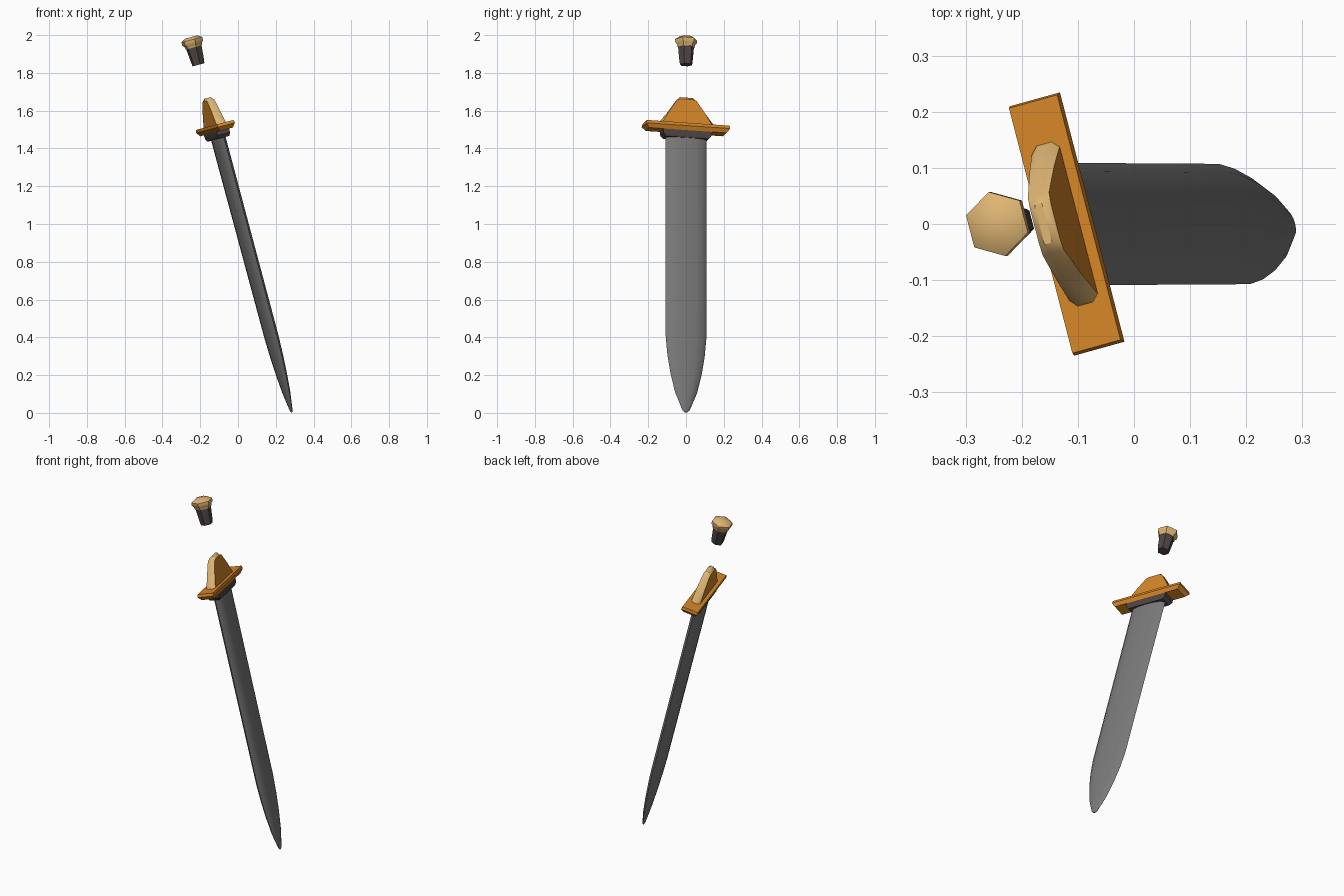
import bpy, bmesh, math
from mathutils import Matrix

if "Cube" in bpy.data.objects:
    bpy.data.objects.remove(bpy.data.objects["Cube"])

# Local frame: +z runs up the sword from its tip; the whole thing is tilted and twisted 15 degrees
PLACE = (Matrix.Translation((0.285, 0, 0)) @ Matrix.Rotation(math.radians(-15), 4, 'Y')
         @ Matrix.Rotation(math.radians(15), 4, 'Z'))


def material(name, color):
    m = bpy.data.materials.new(name)
    m.diffuse_color = (*color, 1)
    m.use_nodes = True
    m.node_tree.nodes["Principled BSDF"].inputs["Base Color"].default_value = m.diffuse_color
    return m


STEEL = material("grey steel", (0.19, 0.19, 0.19))
DARK = material("dark brown grip", (0.075, 0.06, 0.058))
ORANGE = material("orange brass", (0.66, 0.235, 0.02))
TAN = material("pale gold", (0.73, 0.46, 0.17))


def finish(name, bm, mats, angle=35, rule=None):
    bmesh.ops.recalc_face_normals(bm, faces=bm.faces)
    bm.normal_update()
    if rule:
        for f in bm.faces:
            f.material_index = rule(f)
    mesh = bpy.data.meshes.new(name)
    bm.to_mesh(mesh)
    bm.free()
    ob = bpy.data.objects.new(name, mesh)
    bpy.context.collection.objects.link(ob)
    for m in mats:
        mesh.materials.append(m)
    mesh.transform(PLACE)
    bpy.ops.object.select_all(action='DESELECT')
    ob.select_set(True)
    bpy.context.view_layer.objects.active = ob
    bpy.ops.object.shade_smooth_by_angle(angle=math.radians(angle))


def loft(name, section, levels, mat, angle=35):
    """Stack scaled copies of a section; levels are (height, x scale, y scale)."""
    bm = bmesh.new()
    rings = [[bm.verts.new((x * sx, y * sy, z)) for x, y in section] for z, sx, sy in levels]
    n = len(section)
    for a, b in zip(rings, rings[1:]):
        for i in range(n):
            bm.faces.new((a[i], a[(i + 1) % n], b[(i + 1) % n], b[i]))
    bm.faces.new(rings[0])
    bm.faces.new(rings[-1])
    finish(name, bm, [mat], angle)


LENS = [(0, 1), (0.62, 0.82), (0.9, 0.45), (1, 0), (0.9, -0.45), (0.62, -0.82),
        (0, -1), (-0.62, -0.82), (-0.9, -0.45), (-1, 0), (-0.9, 0.45), (-0.62, 0.82)]
SQUARE = [(1, 1), (1, -1), (-1, -1), (-1, 1)]
HEX = [(math.cos(math.radians(30 + 60 * i)), math.sin(math.radians(30 + 60 * i))) for i in range(6)]

# Blade with rounded, thinning tip
loft("blade", LENS, [(0.003, 0.003, 0.008), (0.015, 0.006, 0.02), (0.05, 0.009, 0.035),
                     (0.11, 0.014, 0.06), (0.21, 0.019, 0.085), (0.31, 0.022, 0.102),
                     (0.41, 0.024, 0.111), (1.0, 0.025, 0.112), (1.55, 0.026, 0.113)], STEEL, 50)

# Dark collar and orange crossguard
loft("collar", SQUARE, [(1.502, 0.03, 0.118), (1.52, 0.036, 0.132), (1.55, 0.036, 0.132)], DARK)
loft("crossguard", SQUARE, [(1.54, 0.036, 0.212), (1.562, 0.048, 0.23), (1.578, 0.046, 0.226)], ORANGE)

# Wedge above the guard: orange broad faces, pale chamfered rim
half = [(0.15, 1.572), (0.143, 1.59), (0.1, 1.64), (0.053, 1.708), (0.036, 1.726)]
outline = half + [(-y, z) for y, z in reversed(half)]
bm = bmesh.new()
sides = []
for s in (-1, 1):
    vs = [bm.verts.new((s * (0.027 - 0.05 * (z - 1.57)), y, z)) for y, z in outline]
    sides.append(vs)
    bm.faces.new(vs)
n = len(outline)
for i in range(n):
    j = (i + 1) % n
    bm.faces.new((sides[0][i], sides[0][j], sides[1][j], sides[1][i]))
rim = [e for e in bm.edges if abs(e.verts[0].co.x - e.verts[1].co.x) < 0.02
       and max(v.co.z for v in e.verts) > 1.575]
bmesh.ops.bevel(bm, geom=rim, offset=0.012, segments=1, affect='EDGES')
finish("hilt_wedge", bm, [TAN, ORANGE], 40, lambda f: 1 if abs(f.normal.x) > 0.95 else 0)

# Floating pommel piece: six-sided grip stub and flared cap
loft("grip_stub", HEX, [(1.908, 0.033, 0.033), (1.925, 0.036, 0.036), (2.01, 0.044, 0.044)], DARK)
loft("pommel_cap", HEX, [(2.003, 0.046, 0.046), (2.018, 0.05, 0.05), (2.028, 0.059, 0.059),
                         (2.045, 0.059, 0.059), (2.06, 0.036, 0.036)], TAN, 40)
